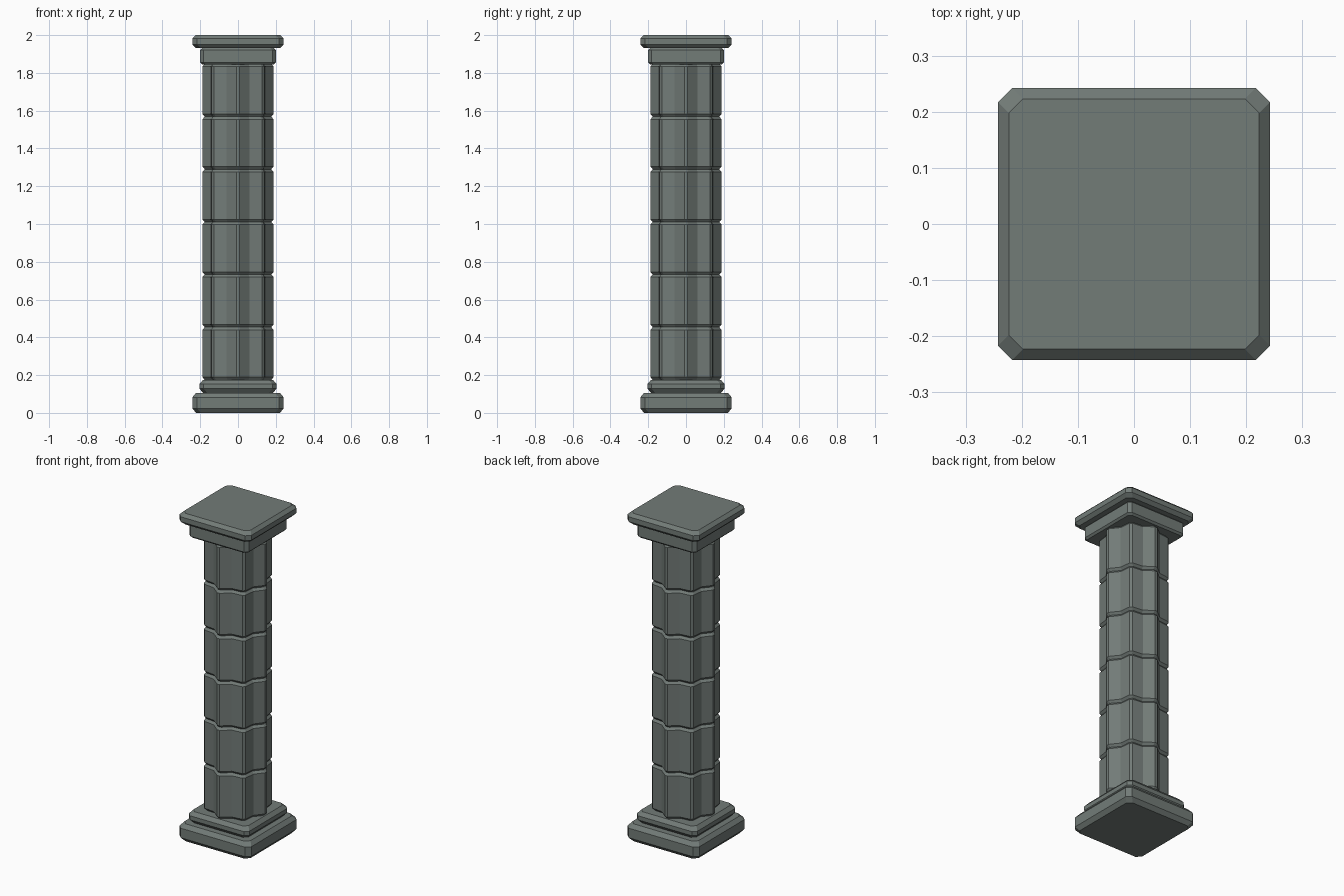
import bpy, bmesh
from math import cos, sin, pi

if "Cube" in bpy.data.objects:
    bpy.data.objects.remove(bpy.data.objects["Cube"])

stone = bpy.data.materials.new("stone")
stone.diffuse_color = (0.17, 0.2, 0.187, 1)
stone.use_nodes = True
stone.node_tree.nodes["Principled BSDF"].inputs["Base Color"].default_value = stone.diffuse_color


def loft(name, rings):
    """Skin a stack of equal-length closed rings and cap both ends."""
    bm = bmesh.new()
    loops = [[bm.verts.new(p) for p in ring] for ring in rings]
    n = len(loops[0])
    for a, b in zip(loops, loops[1:]):
        for i in range(n):
            j = (i + 1) % n
            bm.faces.new((a[i], a[j], b[j], b[i]))
    bm.faces.new(loops[0][::-1])
    bm.faces.new(loops[-1])
    bmesh.ops.recalc_face_normals(bm, faces=bm.faces)
    mesh = bpy.data.meshes.new(name)
    bm.to_mesh(mesh)
    bm.free()
    mesh.materials.append(stone)
    ob = bpy.data.objects.new(name, mesh)
    bpy.context.collection.objects.link(ob)
    return ob


def square_ring(half, z, cut=0.025):
    """Square with chamfered corners."""
    c = half - cut
    pts = []
    for k in range(4):
        ca, sa = round(cos(k * pi / 2)), round(sin(k * pi / 2))
        for x, y in ((half, -c), (half, c)):
            pts.append((x * ca - y * sa, x * sa + y * ca, z))
    return pts


def star_ring(inset, z, ridge=0.189, flat=0.009, groove=0.16):
    """Eight blunt ridges with a valley between each pair."""
    pts = []
    for k in range(8):
        a = k * pi / 4
        for x, y in ((ridge - inset, -flat), (ridge - inset, flat)):
            pts.append((x * cos(a) - y * sin(a), x * sin(a) + y * cos(a), z))
        g = a + pi / 8
        pts.append(((groove - inset) * cos(g), (groove - inset) * sin(g), z))
    return pts


def slab(name, z0, z1, half, inset, rise, cut=0.025):
    """Square slab with chamfered top and bottom rims."""
    loft(name, [square_ring(half - inset, z0, cut), square_ring(half, z0 + rise, cut),
                square_ring(half, z1 - rise, cut), square_ring(half - inset, z1, cut)])


# Base
slab("plinth", 0, 0.106, 0.242, 0.02, 0.024)
slab("base_step", 0.106, 0.175, 0.204, 0.019, 0.022, 0.022)

# Shaft drums with chamfered joints
z0, z1, count = 0.175, 1.847, 6
h = (z1 - z0) / count
for i in range(count):
    b = z0 + i * h
    loft("shaft_drum", [star_ring(0.013, b), star_ring(0, b + 0.014),
                        star_ring(0, b + h - 0.014), star_ring(0.013, b + h)])

# Capital
slab("capital_block", 1.845, 1.932, 0.2, 0.011, 0.011, 0.018)
slab("capital_slab", 1.932, 2.0, 0.242, 0.019, 0.019)
